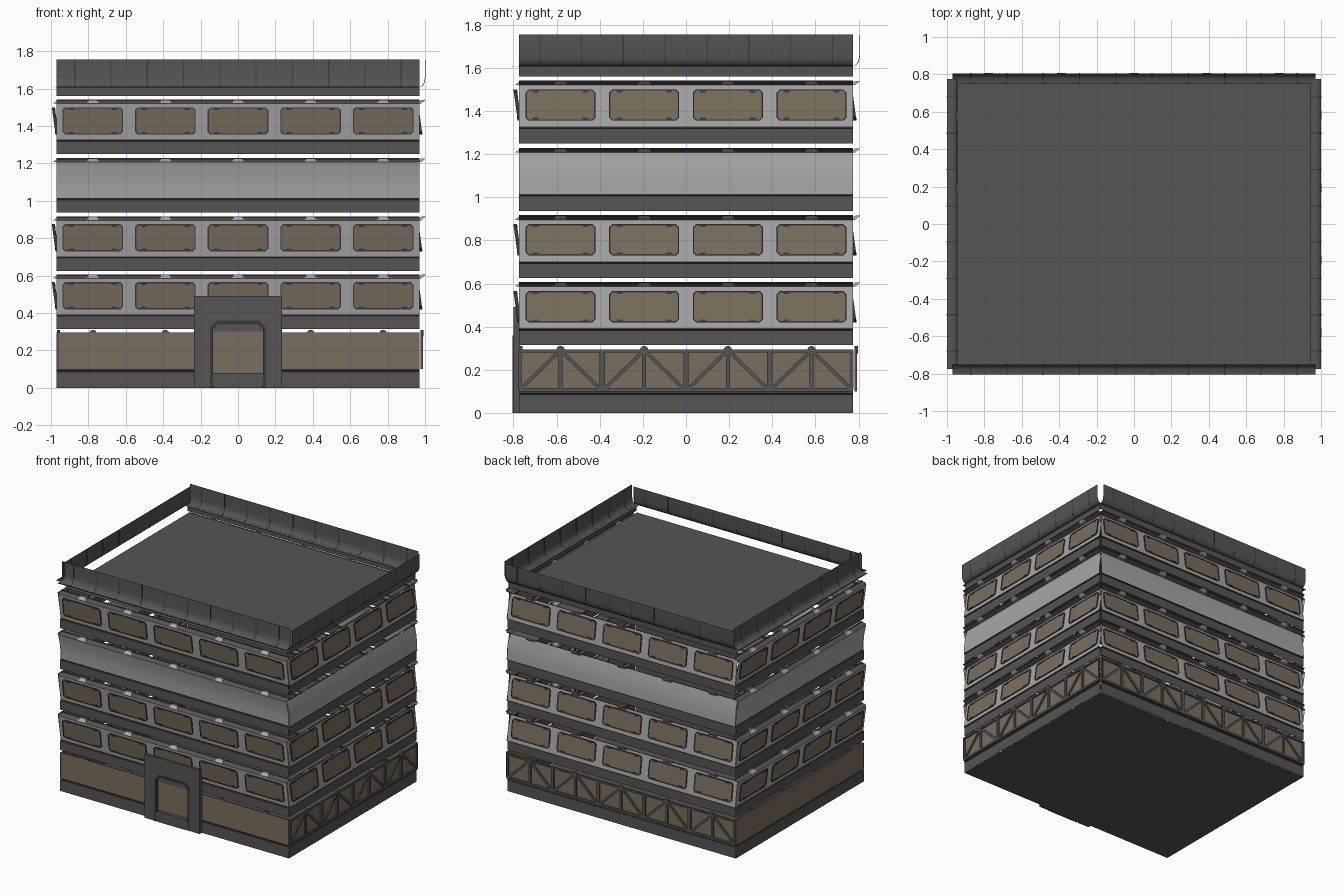
import bpy, bmesh, math
from mathutils import Matrix, Vector

if "Cube" in bpy.data.objects:
    bpy.data.objects.remove(bpy.data.objects["Cube"])

def material(name, rgb):
    m = bpy.data.materials.new(name)
    m.diffuse_color = (*rgb, 1)
    m.use_nodes = True
    m.node_tree.nodes["Principled BSDF"].inputs["Base Color"].default_value = m.diffuse_color
    return m

DARK = material("dark grey", (0.09, 0.09, 0.09))
LIGHT = material("light grey", (0.38, 0.38, 0.38))
BROWN = material("brown panel", (0.195, 0.155, 0.11))
TRIM = material("charcoal trim", (0.045, 0.045, 0.048))

HX, HY, MOD = 0.97, 0.775, 0.388
# Side: (rotation, half length, distance from centre, number of bays)
FRONT, RIGHT, BACK, LEFT = SIDES = [
    (0, HX, HY, 5), (90, HY, HX, 4), (180, HX, HY, 5), (270, HY, HX, 4)]

class Part:
    """Collects faces placed in wall space: along, outward, up."""
    def __init__(self, name, mat):
        self.name, self.mat, self.bm = name, mat, bmesh.new()

    def verts(self, side, pts):
        # Right and back walls repeat the opposite walls without turning them round
        rot = Matrix.Rotation(math.radians(side[0]), 3, 'Z')
        turned = side in (RIGHT, BACK)
        return [self.bm.verts.new(rot @ Vector((u, -side[2] - (0.005 - d if turned else d), z)))
                for u, d, z in pts]

    def sheet(self, side, profile):
        a = self.verts(side, [(-side[1], d, z) for d, z in profile])
        b = self.verts(side, [(side[1], d, z) for d, z in profile])
        for i in range(len(profile) - 1):
            self.bm.faces.new((a[i], b[i], b[i + 1], a[i + 1]))

    def prism(self, side, poly, d0, d1, lean=lambda z: 0):
        a = self.verts(side, [(u, d0 + lean(z), z) for u, z in poly])
        b = self.verts(side, [(u, d1 + lean(z), z) for u, z in poly])
        n = len(poly)
        self.bm.faces.new(b)
        self.bm.faces.new(a[::-1])
        for i in range(n):
            j = (i + 1) % n
            self.bm.faces.new((a[i], a[j], b[j], b[i]))

    def ring(self, side, outer, inner, d0, d1, lean=lambda z: 0):
        n = len(outer)
        for i in range(n):
            j = (i + 1) % n
            self.prism(side, [outer[i], outer[j], inner[j], inner[i]], d0, d1, lean)

    def beam(self, side, p, q, w, d0, d1):
        p, q = Vector(p), Vector(q)
        t = (q - p).normalized() * w / 2
        s = Vector((-t.y, t.x))
        self.prism(side, [p - s, q - s, q + s, p + s], d0, d1)

    def done(self, smooth=False):
        bmesh.ops.recalc_face_normals(self.bm, faces=self.bm.faces)
        me = bpy.data.meshes.new(self.name)
        self.bm.to_mesh(me)
        self.bm.free()
        me.materials.append(self.mat)
        ob = bpy.data.objects.new(self.name, me)
        bpy.context.collection.objects.link(ob)
        if smooth:
            bpy.context.view_layer.objects.active = ob
            ob.select_set(True)
            bpy.ops.object.shade_smooth_by_angle(angle=math.radians(35))
            ob.select_set(False)

def rect(u0, u1, z0, z1):
    return [(u0, z0), (u1, z0), (u1, z1), (u0, z1)]

def chamfered(u0, u1, z0, z1, c):
    return [(u0 + c, z0), (u1 - c, z0), (u1, z0 + c), (u1, z1 - c),
            (u1 - c, z1), (u0 + c, z1), (u0, z1 - c), (u0, z0 + c)]

def bays(side):
    return [(i - (side[3] - 1) / 2) * MOD for i in range(side[3])]

# Floor and roof slabs
for name, x, y, z in (("floor_plate", HX, HY, 0.0), ("roof", 0.945, 0.755, 1.56)):
    p = Part(name, DARK)
    p.bm.faces.new([p.bm.verts.new(v) for v in ((-x, -y, z), (x, -y, z), (x, y, z), (-x, y, z))])
    p.done()

# Ground storey: plinth, brown wall, lattice truss on one face of the wall
plinth, groove = Part("plinth", DARK), Part("plinth_groove", TRIM)
wall, truss = Part("ground_wall", BROWN), Part("truss", DARK)
for s in SIDES:
    plinth.sheet(s, [(0.0, 0.0), (0.0, 0.085)])
    groove.sheet(s, [(0.0, 0.085), (-0.006, 0.09), (-0.001, 0.1)])
    wall.sheet(s, [(-0.001, 0.1), (-0.001, 0.295)])
    d0, d1 = -0.013, -0.002
    e = s[1]
    truss.beam(s, (-e, 0.108), (e, 0.108), 0.016, d0, d1)
    truss.beam(s, (-e, 0.288), (e, 0.288), 0.014, d0, d1)
    for u in bays(s):
        if s is FRONT and u == 0:
            continue
        truss.beam(s, (u, 0.11), (u, 0.29), 0.018, d0, d1)
        for k in (-1, 1):
            truss.beam(s, (u, 0.29), (u + k * (MOD / 2 - 0.01), 0.112), 0.016, d0 + 0.001, d1)
            truss.beam(s, (u + k * (MOD / 2 - 0.006), 0.11), (u + k * (MOD / 2 - 0.006), 0.29), 0.012, d0, d1)
        # Round joint at the head of each bay
        knob = [(u + 0.02 * math.cos(a * math.pi / 5), 0.292 + 0.018 * math.sin(a * math.pi / 5)) for a in range(10)]
        truss.prism(s, knob, d0 - 0.004, d1)
for p in (plinth, groove, wall, truss):
    p.done()

# Upper storeys: dark skirt, leaning panel, sloping ledge with brackets
skirt, groove = Part("storey_skirt", DARK), Part("storey_groove", TRIM)
panel, ledge = Part("storey_panel", LIGHT), Part("storey_ledge", DARK)
edge, bracket = Part("ledge_edge", TRIM), Part("ledge_bracket", LIGHT)
frame, glass = Part("window_frame", TRIM), Part("window_pane", BROWN)
clip = Part("window_clip", TRIM)
for base, windows in ((0.315, True), (0.625, True), (0.937, False), (1.25, True)):
    def lean(z):
        return -0.006 + 0.026 * (z - base - 0.08) / 0.19

    for s in SIDES:
        skirt.sheet(s, [(0.0, base), (0.0, base + 0.068)])
        groove.sheet(s, [(0.0, base + 0.068), (-0.008, base + 0.072), (-0.006, base + 0.078)])
        if windows:
            panel.sheet(s, [(-0.006, base + 0.078), (0.02, base + 0.27)])
        else:
            panel.sheet(s, [(-0.006, base + 0.078), (-0.004, base + 0.14), (0.004, base + 0.205), (0.02, base + 0.27)])
        ledge.sheet(s, [(0.02, base + 0.27), (-0.012, base + 0.285)])
        edge.sheet(s, [(-0.012, base + 0.285), (-0.016, base + 0.292)])
        for u in bays(s):
            z = base + 0.27
            bracket.prism(s, [(u - 0.035, z), (u + 0.035, z), (u + 0.022, z + 0.02), (u - 0.022, z + 0.02)],
                          -0.016, 0.006, lambda h: 0.012 - (h - z) * 1.2)
            if windows:
                z0, z1, w = base + 0.105, base + 0.25, 0.162
                outer = chamfered(u - w, u + w, z0, z1, 0.014)
                inner = chamfered(u - w + 0.006, u + w - 0.006, z0 + 0.006, z1 - 0.006, 0.011)
                frame.ring(s, outer, inner, -0.008, 0.008, lean)
                glass.prism(s, inner, -0.004, 0.004, lean)
                for k in (-1, 1):
                    for zc in (z0 + 0.01, z1 - 0.01):
                        c = u + k * 0.115
                        clip.prism(s, rect(c - 0.014, c + 0.014, zc - 0.004, zc + 0.004), -0.009, 0.009, lean)
panel.done(smooth=True)
for p in (skirt, groove, ledge, edge, bracket, frame, glass, clip):
    p.done()

# Parapet: upright sheet curving into a flat foot, with narrow ribs
parapet, band = Part("parapet", DARK), Part("parapet_band", DARK)
lip, rib = Part("parapet_line", TRIM), Part("parapet_rib", TRIM)
curve = [(0.03, 1.605), (0.0, 1.608), (-0.012, 1.617), (-0.021, 1.633), (-0.025, 1.655), (-0.025, 1.755)]
for s in SIDES:
    parapet.sheet(s, curve)
    lip.sheet(s, [(0.03, 1.605), (0.03, 1.611)] if s in (FRONT, LEFT) else [(0.004, 1.603), (0.004, 1.608)])
    if s in (RIGHT, BACK):
        band.sheet(s, [(0.01, 1.56), (0.01, 1.605)])
    n = s[3] * 2
    for i in range(n):
        u = (i - (n - 1) / 2) * MOD / 2
        for (da, za), (db, zb) in zip(curve, curve[1:]):
            zb = min(zb, 1.753)
            rib.prism(s, rect(u - 0.003, u + 0.003, za, zb), -0.0015, 0.0015,
                      lambda z: da + (db - da) * (z - za) / (zb - za))
parapet.done(smooth=True)
for p in (band, lip, rib):
    p.done()

# Entrance: projecting portal, chamfered opening, recessed door and step
portal, trim = Part("entrance_portal", DARK), Part("door_trim", TRIM)
door, head, step = Part("door_panel", BROWN), Part("door_head", DARK), Part("door_step", DARK)
arch = [(-0.15, 0.0), (-0.15, 0.325), (-0.115, 0.36), (0.115, 0.36), (0.15, 0.325), (0.15, 0.0)]
outer = [(-0.235, 0.0), (-0.235, 0.49), (-0.115, 0.49), (0.115, 0.49), (0.235, 0.49), (0.235, 0.0)]
leaf = [(-0.135, 0.0), (-0.135, 0.315), (-0.105, 0.345), (0.105, 0.345), (0.135, 0.315), (0.135, 0.0)]
for i in range(5):
    portal.prism(FRONT, [outer[i], outer[i + 1], arch[i + 1], arch[i]], -0.002, 0.026)
    trim.prism(FRONT, [arch[i], arch[i + 1], leaf[i + 1], leaf[i]], -0.002, 0.029)
door.prism(FRONT, rect(-0.135, 0.135, 0.08, 0.3), -0.002, 0.006)
head.prism(FRONT, [(-0.135, 0.3), (0.135, 0.3), (0.135, 0.315), (0.105, 0.345), (-0.105, 0.345), (-0.135, 0.315)],
           -0.002, 0.008)
step.prism(FRONT, chamfered(-0.135, 0.135, 0.0, 0.08, 0.012), -0.002, 0.029)
for p in (portal, trim, door, head, step):
    p.done()
